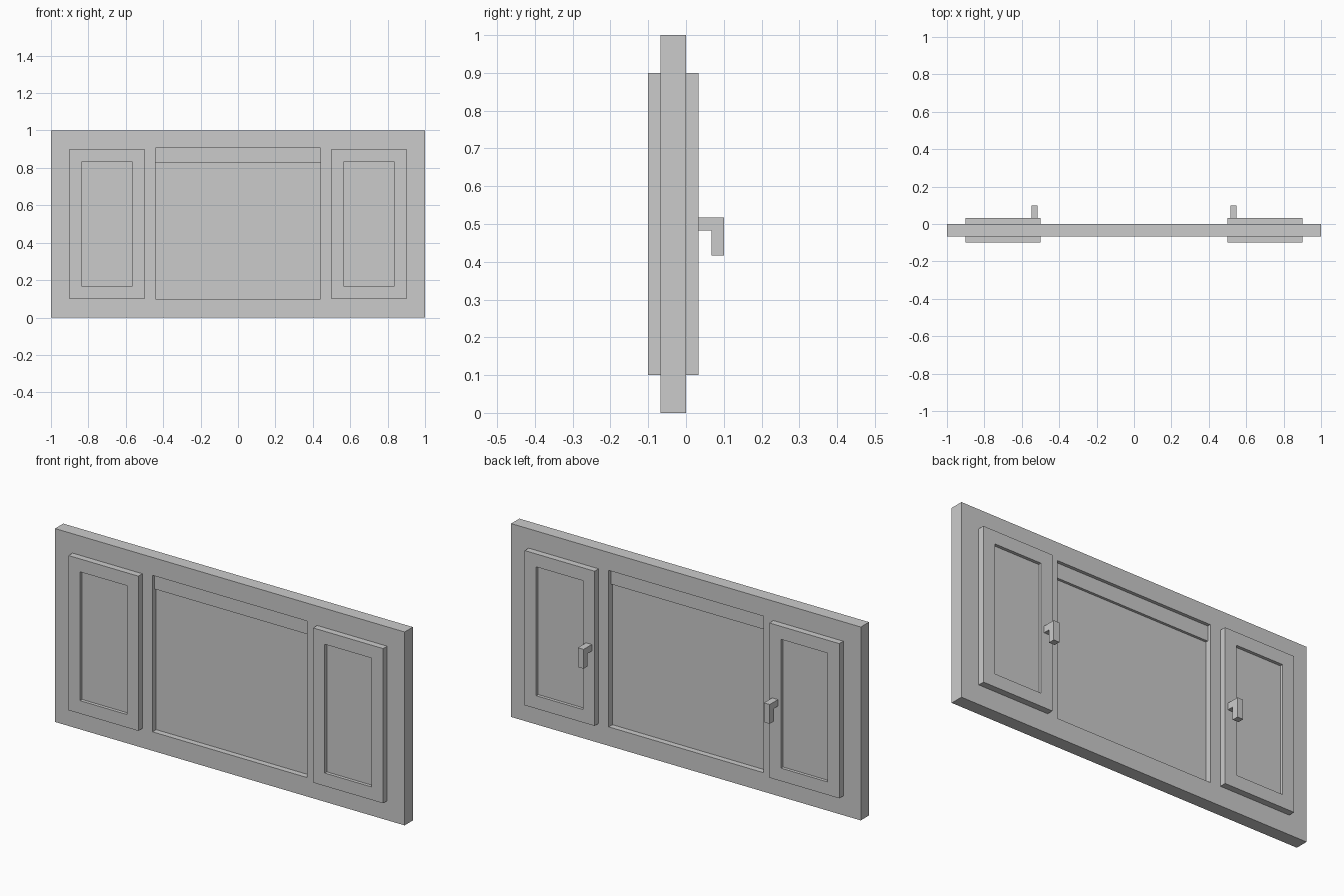
import bpy, bmesh, math

if "Cube" in bpy.data.objects:
    bpy.data.objects.remove(bpy.data.objects["Cube"])


def finish(bm, name, mirror=False):
    bmesh.ops.recalc_face_normals(bm, faces=bm.faces)
    bmesh.ops.dissolve_limit(bm, angle_limit=math.radians(1), verts=bm.verts, edges=bm.edges)
    mesh = bpy.data.meshes.new(name)
    bm.to_mesh(mesh)
    bm.free()
    ob = bpy.data.objects.new(name, mesh)
    bpy.context.collection.objects.link(ob)
    if mirror:
        ob.modifiers.new("mirror", 'MIRROR').use_axis[0] = True
    return ob


def panel(name, outer, y, holes=(), mirror=False):
    """Slab (x0, x1, z0, z1) between y[0] and y[1] with rectangular through holes."""
    rects = [outer, *holes]
    xs = sorted({v for r in rects for v in r[:2]})
    zs = sorted({v for r in rects for v in r[2:]})
    bm = bmesh.new()
    grid = [[bm.verts.new((x, y[0], z)) for z in zs] for x in xs]
    for i in range(len(xs) - 1):
        for j in range(len(zs) - 1):
            cx, cz = (xs[i] + xs[i + 1]) / 2, (zs[j] + zs[j + 1]) / 2
            if any(a < cx < b and c < cz < d for a, b, c, d in holes):
                continue
            bm.faces.new((grid[i][j], grid[i + 1][j], grid[i + 1][j + 1], grid[i][j + 1]))
    ext = bmesh.ops.extrude_face_region(bm, geom=bm.faces[:])
    moved = [g for g in ext['geom'] if isinstance(g, bmesh.types.BMVert)]
    bmesh.ops.translate(bm, verts=moved, vec=(0, y[1] - y[0], 0))
    return finish(bm, name, mirror)


# Main frame with a wide middle opening and two side openings
middle = (-0.442, 0.442, 0.098, 0.907)
side = (0.5, 0.9, 0.1, 0.9)
side_left = (-0.9, -0.5, 0.1, 0.9)
panel("window_frame", (-1, 1, 0, 1), (-0.067, 0), [middle, side, side_left])

# Middle pane with a top bar standing proud of the glass
panel("middle_glass", (-0.442, 0.442, 0.098, 0.83), (-0.037, -0.030))
panel("middle_top_bar", (-0.442, 0.442, 0.83, 0.907), (-0.050, -0.017))

# Opening side sashes and their panes
pane = (0.566, 0.834, 0.167, 0.833)
panel("side_sash", side, (-0.1, 0.033), [pane], mirror=True)
panel("side_glass", pane, (-0.083, 0.017), mirror=True)

# L-shaped handles on the inside
profile = [(0.033, 0.517), (0.1, 0.517), (0.1, 0.417),
           (0.067, 0.417), (0.067, 0.483), (0.033, 0.483)]
bm = bmesh.new()
face = bm.faces.new([bm.verts.new((0.516, y, z)) for y, z in profile])
ext = bmesh.ops.extrude_face_region(bm, geom=[face])
bmesh.ops.translate(bm, vec=(0.033, 0, 0),
                    verts=[g for g in ext['geom'] if isinstance(g, bmesh.types.BMVert)])
finish(bm, "sash_handle", mirror=True)
